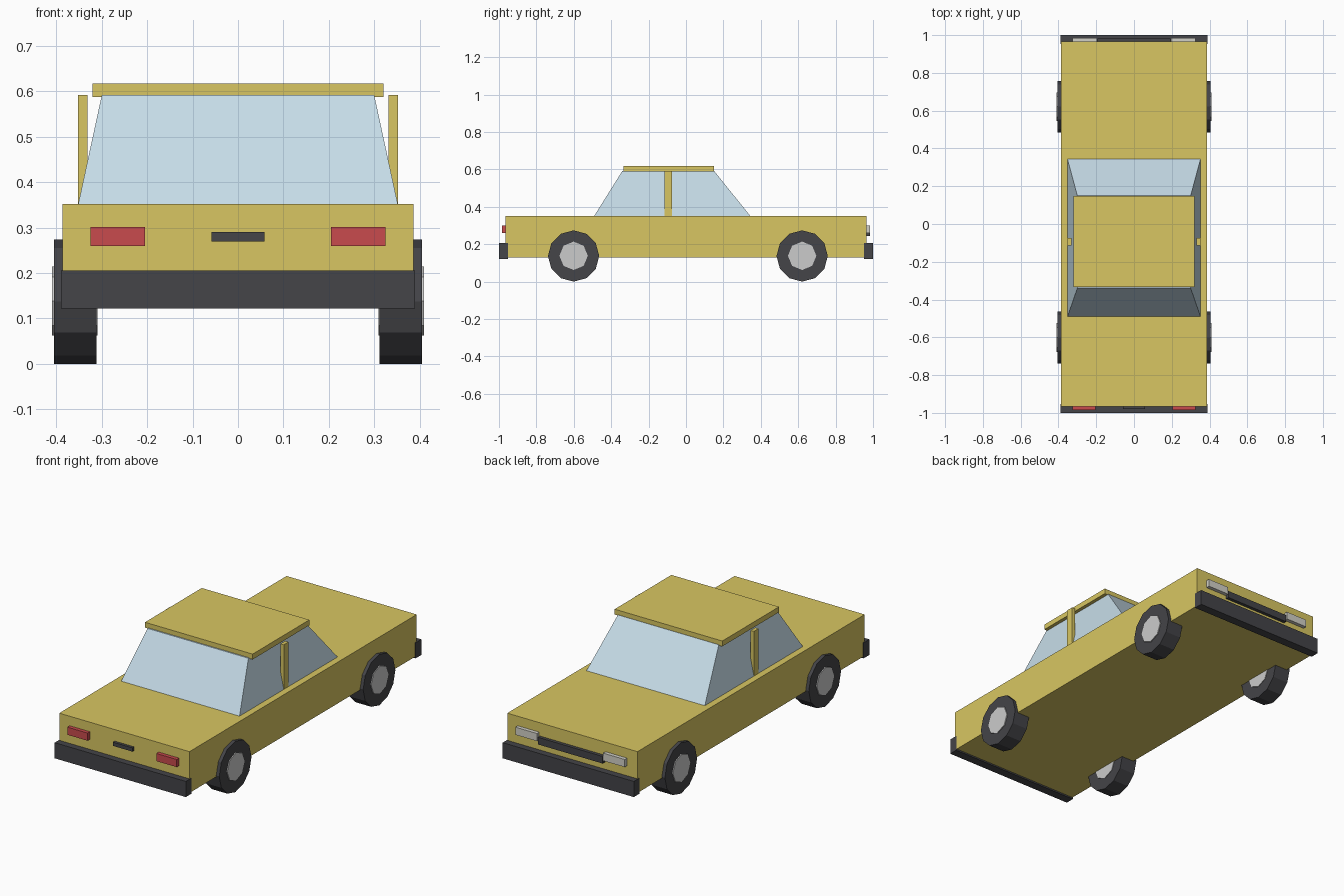
import bpy, bmesh, math

if "Cube" in bpy.data.objects:
    bpy.data.objects.remove(bpy.data.objects["Cube"])


def material(name, rgb):
    m = bpy.data.materials.new(name)
    m.diffuse_color = (*rgb, 1)
    m.use_nodes = True
    m.node_tree.nodes["Principled BSDF"].inputs["Base Color"].default_value = m.diffuse_color
    return m


PAINT = material("paint", (0.69, 0.565, 0.122))
GLASS = material("glass", (0.565, 0.716, 0.807))
DARK = material("dark_trim", (0.058, 0.058, 0.065))
RED = material("red_light", (0.578, 0.07, 0.075))
METAL = material("hub_metal", (0.55, 0.55, 0.58))
LAMP = material("lamp", (0.65, 0.64, 0.58))


def finish(bm, name, mat):
    bmesh.ops.recalc_face_normals(bm, faces=bm.faces)
    mesh = bpy.data.meshes.new(name)
    bm.to_mesh(mesh)
    bm.free()
    ob = bpy.data.objects.new(name, mesh)
    mesh.materials.append(mat)
    bpy.context.collection.objects.link(ob)
    return ob


def box(name, xs, ys, zs, mat, top_xs=None, top_ys=None):
    """Box from ranges; the top face may have its own ranges (tapered)."""
    bm = bmesh.new()
    bmesh.ops.create_cube(bm, size=2)
    for v in bm.verts:
        i, j, k = (int(c > 0) for c in v.co)
        rx = top_xs if k and top_xs else xs
        ry = top_ys if k and top_ys else ys
        v.co = (rx[i], ry[j], zs[k])
    return finish(bm, name, mat)


def disc(name, x0, x1, y, z, radius, sides, mat):
    """Cylinder lying along x, with one corner pointing straight down."""
    bm = bmesh.new()
    rings = []
    for x in (x0, x1):
        rings.append([bm.verts.new((x,
                                    y + radius * math.sin(2 * math.pi * i / sides),
                                    z - radius * math.cos(2 * math.pi * i / sides)))
                      for i in range(sides)])
        bm.faces.new(rings[-1])
    for i in range(sides):
        j = (i + 1) % sides
        bm.faces.new((rings[0][i], rings[0][j], rings[1][j], rings[1][i]))
    return finish(bm, name, mat)


# Body, cabin glass and roof
box("body", (-0.387, 0.387), (-0.965, 0.965), (0.13, 0.352), PAINT)
box("cabin_glass", (-0.352, 0.352), (-0.49, 0.343), (0.352, 0.592), GLASS,
    top_xs=(-0.30, 0.30), top_ys=(-0.34, 0.15))
box("roof", (-0.32, 0.32), (-0.333, 0.149), (0.588, 0.617), PAINT)

# Bumpers
box("front_bumper", (-0.39, 0.39), (-1.0, -0.952), (0.122, 0.206), DARK)
box("rear_bumper", (-0.39, 0.39), (0.952, 1.0), (0.122, 0.206), DARK)

# Front handle strip and rear grille
box("front_strip", (-0.058, 0.058), (-0.98, -0.955), (0.27, 0.29), DARK)
box("rear_grille", (-0.193, 0.193), (0.955, 0.983), (0.243, 0.281), DARK)

# Paired parts: pillars, lamps and wheels
for side, s in (("right", 1), ("left", -1)):
    def span(a, b):
        return tuple(sorted((s * a, s * b)))

    box(side + "_pillar", span(0.332, 0.352), (-0.114, -0.074), (0.352, 0.592), PAINT)
    box(side + "_red_light", span(0.205, 0.325), (-0.985, -0.955), (0.26, 0.301), RED)
    box(side + "_rear_lamp", span(0.197, 0.325), (0.955, 0.985), (0.26, 0.301), LAMP)
    for end, y in (("front", -0.601), ("rear", 0.621)):
        disc(f"{end}_{side}_tyre", *span(0.312, 0.405), y, 0.137, 0.137, 12, DARK)
        disc(f"{end}_{side}_hub", *span(0.309, 0.41), y, 0.138, 0.076, 8, METAL)
